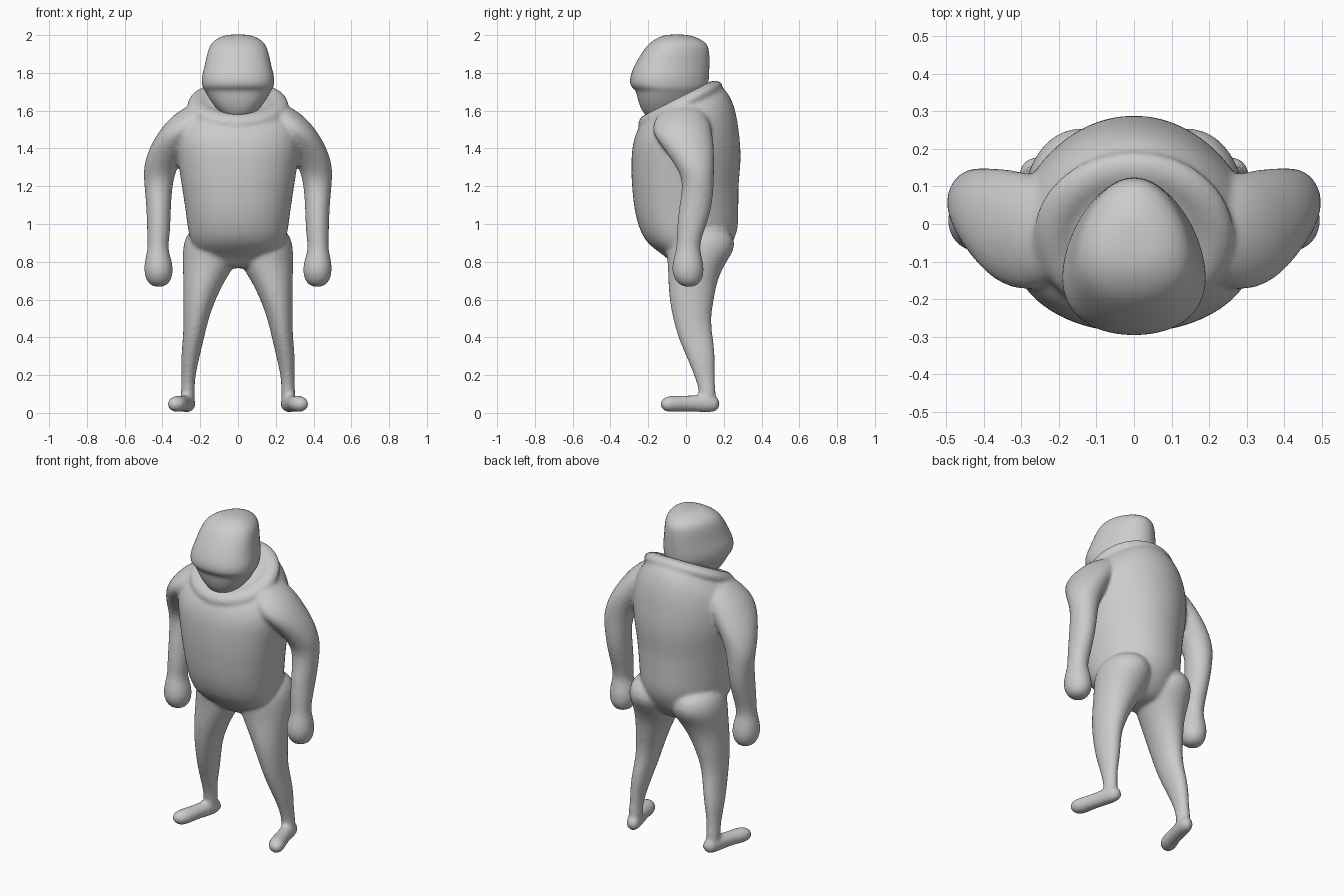
import bpy, bmesh
from math import sin, cos, pi, copysign
from mathutils import Matrix

N = 24


def power(v, e):
    return copysign(abs(v) ** e, v)


def bridge(bm, r, q):
    for i in range(len(r)):
        j = (i + 1) % len(r)
        bm.faces.new((r[i], r[j], q[j], q[i]))


def loft(bm, sections, side=1, axis="z", square=1.0, egg=0.0):
    """Closed tube through elliptical rings: (x, y, z, rx, ry, tilt)."""
    rings = []
    for s in sections:
        cx, cy, cz, rx, ry = s[:5]
        tilt = s[5] if len(s) > 5 else 0
        ring = []
        for i in range(N):
            t = 2 * pi * i / N
            a, b = power(cos(t), square), power(sin(t), square)
            u, v = rx * a * (1 - egg * b) / (1 + egg * 0.25), ry * b
            if axis == "z":
                co = (cx + u, cy + v, cz + tilt * (cy + v))
            else:
                co = (cx + u, cy, cz + v)
            ring.append(bm.verts.new((co[0] * side, co[1], co[2])))
        rings.append(ring)
    for r, q in zip(rings, rings[1:]):
        bridge(bm, r, q)
    bm.faces.new(rings[0])
    bm.faces.new(rings[-1])


def roll(bm, center, rx, ry, width, height, angle):
    """Tilted elliptical torus."""
    m = Matrix.Translation(center) @ Matrix.Rotation(angle, 4, "X")
    rings = []
    for k in range(10):
        p = 2 * pi * k / 10
        w, h = width * cos(p), height * sin(p)
        rings.append([bm.verts.new(m @ Matrix.Translation((
            (rx + w) * cos(2 * pi * i / 32), (ry + w) * sin(2 * pi * i / 32), h)).to_translation())
            for i in range(32)])
    for k in range(10):
        bridge(bm, rings[k], rings[(k + 1) % 10])


def profile(rows):
    """(z, front y, back y, half width, tilt) rows to loft sections."""
    return [(0, (f + b) / 2, z, w, (b - f) / 2, t) for z, f, b, w, t in rows]


def finish(bm, name):
    bmesh.ops.recalc_face_normals(bm, faces=bm.faces)
    mesh = bpy.data.meshes.new(name)
    bm.to_mesh(mesh)
    bm.free()
    for p in mesh.polygons:
        p.use_smooth = True
    ob = bpy.data.objects.new(name, mesh)
    bpy.context.collection.objects.link(ob)
    sub = ob.modifiers.new("Round", "SUBSURF")
    sub.levels = sub.render_levels = 2
    return ob


# Torso with overhanging belly; top rings tilt forward towards the collar
torso = profile([
    (0.765, -0.04, 0.12, 0.07, 0), (0.785, -0.07, 0.16, 0.15, 0),
    (0.83, -0.11, 0.205, 0.22, 0), (0.89, -0.205, 0.245, 0.255, 0),
    (0.97, -0.25, 0.28, 0.275, 0), (1.08, -0.278, 0.28, 0.288, 0),
    (1.20, -0.288, 0.28, 0.308, 0), (1.25, -0.292, 0.285, 0.315, 0),
    (1.36, -0.292, 0.295, 0.335, 0), (1.45, -0.284, 0.285, 0.345, 0.1),
    (1.54, -0.272, 0.265, 0.33, 0.27), (1.61, -0.255, 0.225, 0.285, 0.4),
    (1.665, -0.21, 0.17, 0.22, 0.48), (1.695, -0.12, 0.12, 0.15, 0.5)])

# Arm from shoulder to rounded fist
arm = [
    (0.19, -0.01, 1.64, 0.06, 0.08), (0.24, -0.02, 1.57, 0.115, 0.14),
    (0.30, -0.025, 1.49, 0.12, 0.165), (0.365, 0.015, 1.40, 0.108, 0.135),
    (0.412, 0.05, 1.30, 0.090, 0.10), (0.422, 0.068, 1.22, 0.076, 0.08),
    (0.42, 0.05, 1.08, 0.064, 0.09), (0.42, 0.02, 0.95, 0.062, 0.07),
    (0.425, 0.01, 0.87, 0.052, 0.06), (0.422, 0.01, 0.81, 0.072, 0.08),
    (0.42, 0.01, 0.74, 0.080, 0.088), (0.42, 0.015, 0.685, 0.058, 0.062),
    (0.42, 0.015, 0.667, 0.025, 0.025)]

# Leg from hip and buttock to ankle
leg = [
    (0.15, 0.09, 0.99, 0.09, 0.12), (0.143, 0.08, 0.92, 0.142, 0.18),
    (0.145, 0.075, 0.86, 0.148, 0.182), (0.152, 0.055, 0.79, 0.142, 0.152),
    (0.18, 0.035, 0.70, 0.110, 0.13), (0.205, 0.03, 0.60, 0.086, 0.119),
    (0.222, 0.03, 0.50, 0.067, 0.10), (0.235, 0.05, 0.40, 0.056, 0.093),
    (0.252, 0.078, 0.30, 0.050, 0.078), (0.262, 0.097, 0.20, 0.036, 0.054),
    (0.266, 0.113, 0.12, 0.036, 0.044), (0.266, 0.115, 0.05, 0.042, 0.044)]

# Foot from heel to turned-out toe
foot = [
    (0.260, 0.178, 0.048, 0.02, 0.02), (0.262, 0.16, 0.048, 0.039, 0.042),
    (0.27, 0.11, 0.05, 0.044, 0.05), (0.298, 0.0, 0.05, 0.042, 0.040),
    (0.322, -0.08, 0.047, 0.054, 0.046), (0.330, -0.115, 0.046, 0.043, 0.037),
    (0.332, -0.135, 0.046, 0.02, 0.018)]

bm = bmesh.new()
loft(bm, torso, square=0.95, egg=0.16)
roll(bm, (0, -0.03, 1.63), 0.21, 0.19, 0.062, 0.042, 0.47)  # collar fold
for side in (-1, 1):
    loft(bm, arm, side)
    loft(bm, leg, side)
    loft(bm, foot, side, axis="y")
body = finish(bm, "body")

# Fuse torso, collar and limbs into one soft skin
fuse = body.modifiers.new("Fuse", "REMESH")
fuse.mode = "VOXEL"
fuse.voxel_size = 0.011
fuse.use_smooth_shade = True
soft = body.modifiers.new("Soften", "SMOOTH")
soft.factor = 0.5
soft.iterations = 6

# Head with a brow ledge above the recessed lower face
bm = bmesh.new()
loft(bm, profile([
    (1.55, -0.18, -0.04, 0.05, 0), (1.58, -0.225, 0.03, 0.09, 0),
    (1.645, -0.255, 0.07, 0.148, 0), (1.70, -0.264, 0.10, 0.178, 0),
    (1.715, -0.278, 0.11, 0.19, 0), (1.735, -0.299, 0.12, 0.198, 0),
    (1.78, -0.299, 0.124, 0.2, 0), (1.84, -0.275, 0.126, 0.182, 0),
    (1.90, -0.24, 0.126, 0.17, 0), (1.955, -0.20, 0.118, 0.152, 0),
    (1.988, -0.15, 0.06, 0.108, 0), (2.004, -0.10, 0.0, 0.05, 0)]),
    square=0.94, egg=0.26)
finish(bm, "head")
